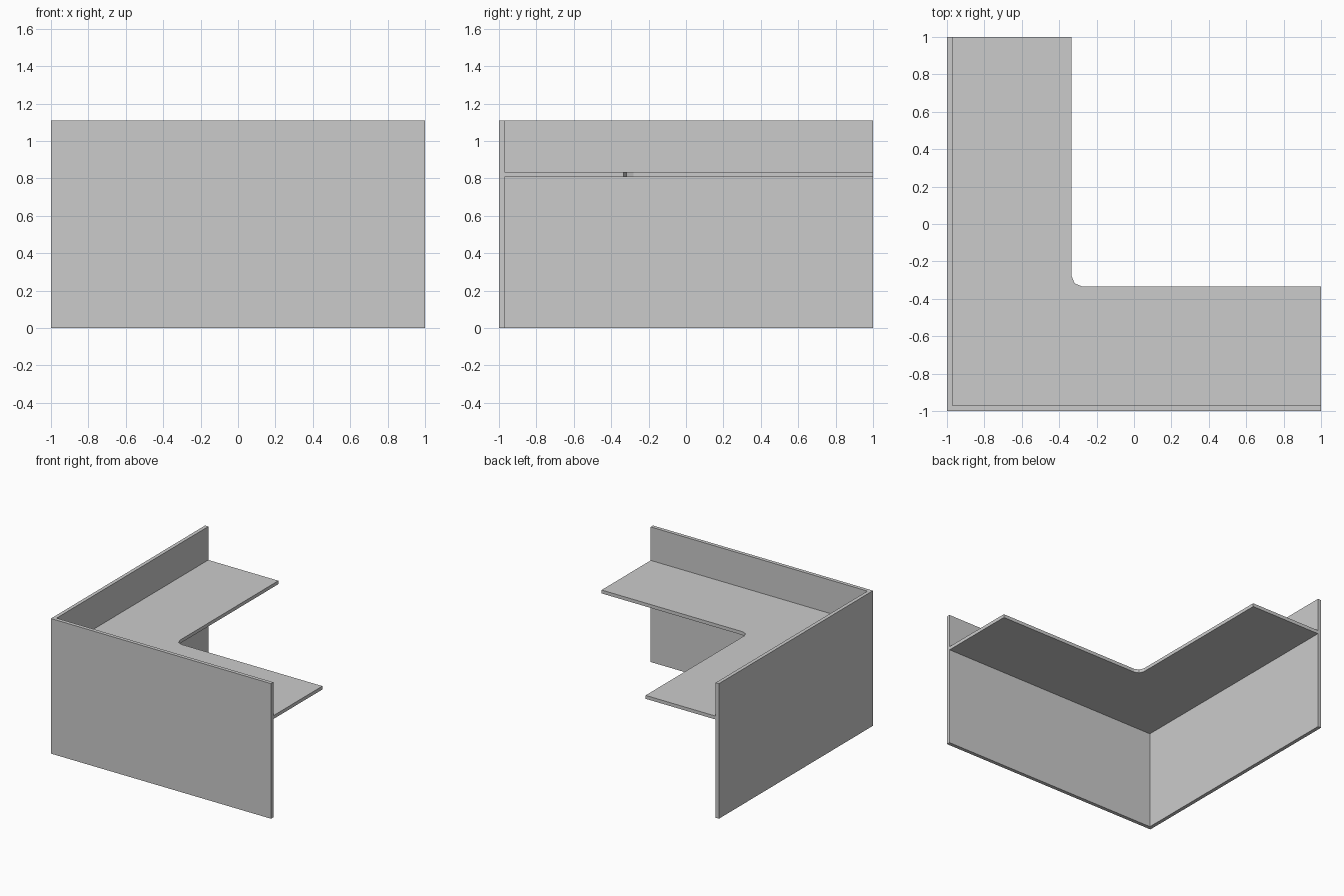
import bpy, bmesh

if "Cube" in bpy.data.objects:
    bpy.data.objects.remove(bpy.data.objects["Cube"])


def prism(name, outline, z0, z1):
    """Extrude a counter-clockwise xy outline from z0 to z1."""
    bm = bmesh.new()
    face = bm.faces.new([bm.verts.new((x, y, z0)) for x, y in outline])
    ext = bmesh.ops.extrude_face_region(bm, geom=[face])
    verts = [v for v in ext["geom"] if isinstance(v, bmesh.types.BMVert)]
    bmesh.ops.translate(bm, verts=verts, vec=(0, 0, z1 - z0))
    bmesh.ops.recalc_face_normals(bm, faces=bm.faces)
    mesh = bpy.data.meshes.new(name)
    bm.to_mesh(mesh)
    bm.free()
    obj = bpy.data.objects.new(name, mesh)
    bpy.context.collection.objects.link(obj)
    return obj


def corner_outline(outer, inner):
    """L shape from an outer corner to a list of inner corner points."""
    return ([(outer, outer), (1, outer), (1, inner[0][1])] + inner
            + [(inner[-1][0], 1), (outer, 1)])


WALL = -0.97    # inner face of the walls
EDGE = -0.333   # free edge of the shelf
R = 0.053       # inner corner rounding

# Two thin walls meeting at a corner
prism("corner_walls", corner_outline(-1, [(WALL, WALL)]), 0, 1.11)

# L-shaped shelf with a small two-step rounded inner corner
mid = EDGE + R * (1 - 0.5 ** 0.5)
prism("corner_shelf",
      corner_outline(WALL, [(EDGE + R, EDGE), (mid, mid), (EDGE, EDGE + R)]),
      0.807, 0.835)
